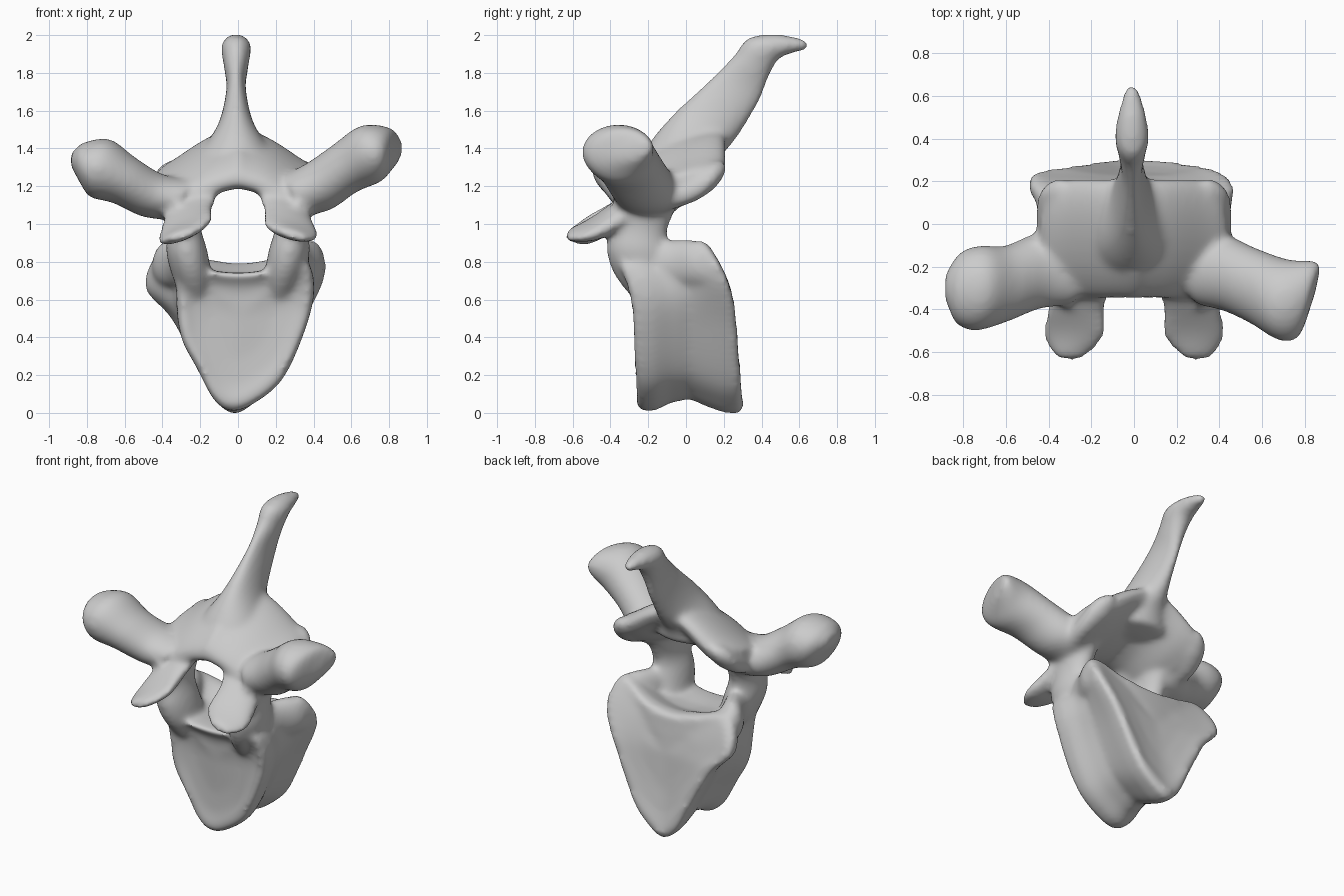
import bpy, bmesh
from math import cos, sin, tau
from mathutils import Vector

cube = bpy.data.objects.get("Cube")
if cube:
    bpy.data.objects.remove(cube, do_unlink=True)

bone = bpy.data.materials.new("bone_grey")
bone.use_nodes = True
bone.diffuse_color = (0.6, 0.6, 0.6, 1)
bone.node_tree.nodes["Principled BSDF"].inputs["Base Color"].default_value = (0.6, 0.6, 0.6, 1)

bm = bmesh.new()


def spline(p, i, t, closed=False):
    """Smooth value between p[i] and p[i + 1]."""
    n = len(p)
    at = (lambda k: p[k % n]) if closed else (lambda k: p[max(0, min(n - 1, k))])
    a, b, c, d = (at(i + k) for k in (-1, 0, 1, 2))
    return b + (c - a) * (t / 2) + (a * 2 - b * 5 + c * 4 - d) * (t * t / 2) \
        + (b * 3 - a - c * 3 + d) * (t ** 3 / 2)


def skin(rings):
    """Bridge rings into a closed solid with fan caps."""
    loops = [[bm.verts.new(p) for p in r] for r in rings]
    n = len(loops[0])
    for r, q in zip(loops, loops[1:]):
        for k in range(n):
            bm.faces.new((r[k], r[(k + 1) % n], q[(k + 1) % n], q[k]))
    for r in (loops[0], loops[-1]):
        mid = bm.verts.new(sum((v.co for v in r), Vector()) / n)
        for k in range(n):
            bm.faces.new((r[k], r[(k + 1) % n], mid))


def loft(sections, side=1, steps=6, n=28):
    """Elliptical sections: centre, half axis a, half axis b."""
    flip = Vector((side, 1, 1))
    cols = [[Vector(s[k]) * flip for s in sections] for k in range(3)]
    rings = []
    for i in range(len(sections) - 1):
        for j in range(steps + (i == len(sections) - 2)):
            c, a, b = (spline(col, i, j / steps) for col in cols)
            rings.append([c + a * cos(tau * k / n) + b * sin(tau * k / n) for k in range(n)])
    # rounded ends
    for end, near in ((0, 1), (-1, -2)):
        mid = sum(rings[end], Vector()) / n
        out = (mid - sum(rings[near], Vector()) / n).normalized()
        cap = [[mid + (p - mid) * s + out * h for p in rings[end]]
               for s, h in ((0.85, 0.012), (0.5, 0.022))]
        rings = cap[::-1] + rings if end == 0 else rings + cap
    skin(rings)


def outline(pts, steps=5):
    v = [Vector((x, 0, z)) for x, z in pts]
    return [spline(v, i, j / steps, True) for i in range(len(v)) for j in range(steps)]


# body: heart-shaped drum with lipped rims and dished faces
front = outline([(-.02, .01), (.1, .06), (.23, .17), (.33, .37), (.4, .62), (.36, .8),
                 (.18, .76), (0, .74), (-.18, .76), (-.3, .8), (-.32, .6), (-.3, .4),
                 (-.22, .24), (-.12, .06)])
back = outline([(-.02, 0), (.09, .06), (.2, .18), (.34, .47), (.46, .74), (.4, .91),
                (.2, .82), (0, .79), (-.2, .82), (-.4, .86), (-.49, .67), (-.35, .5),
                (-.21, .24), (-.12, .07)])
centre = Vector((.02, 0, .56))
rings = []
for y, mix, scale, slant in ((-.255, 0, .5, -.04), (-.265, 0, .75, -.05), (-.287, 0, .93, -.05),
                             (-.26, 0, 1, -.05), (-.18, .05, 1, -.03), (-.08, .15, .92, 0),
                             (.02, .45, .88, 0), (.1, .8, .94, 0), (.18, 1, 1, -.03),
                             (.25, 1, 1.01, -.07), (.27, 1, .93, -.08), (.25, 1, .72, -.07),
                             (.235, 1, .45, -.06)):
    ring = []
    for f, b in zip(front, back):
        p = centre + (f.lerp(b, mix) - centre) * scale
        # lean the upper part forward
        p.y = y + slant * (p.z - .5) - .85 * max(0, p.z - .52) ** 2
        ring.append(p)
    rings.append(ring)
skin(rings)

for s in (1, -1):
    # shoulder running from the pedicle back to the rib facet
    loft([((.27, -.22, .79), (.08, 0, 0), (0, 0, .12)),
          ((.31, -.08, .79), (.08, 0, 0), (0, 0, .125)),
          ((.365, .04, .79), (.085, 0, 0), (0, 0, .125)),
          ((.385, .13, .76), (.07, 0, 0), (0, -.02, .11))], s)
    # pedicle
    loft([((.2, -.1, .5), (0, .08, 0), (.06, 0, 0)),
          ((.24, -.2, .7), (0, .16, 0), (.1, 0, 0)),
          ((.27, -.25, .85), (0, .17, 0), (.11, 0, 0)),
          ((.285, -.25, .98), (0, .155, 0), (.088, 0, 0)),
          ((.3, -.2, 1.14), (0, .2, .04), (.1, 0, .05))], s)
    # sloping arch roof
    loft([((.36, -.14, 1.12), (0, .22, .06), (.07, 0, .05)),
          ((.36, -.09, 1.17), (0, .28, .09), (.08, 0, .07)),
          ((.27, -.07, 1.225), (0, .28, .1), (.06, 0, .09)),
          ((.13, -.07, 1.31), (0, .28, .11), (.04, 0, .1)),
          ((-.02, -.07, 1.36), (0, .28, .12), (0, 0, .12))], s)
    # upper joint tongue, flowing down and forward from the roof
    loft([((.16, -.15, 1.24), (.11, 0, -.09), (.02, .05, .07)),
          ((.23, -.27, 1.13), (.13, 0, -.08), (.02, .05, .09)),
          ((.27, -.4, 1.03), (.135, 0, -.05), (0, .04, .09)),
          ((.28, -.52, .97), (.145, 0, -.035 if s > 0 else -.06), (0, .02, .055)),
          ((.295, -.615, .945), (.08, 0, -.02), (0, .01, .03))], s)
    # lower joint lobe along the rear corner of the roof
    loft([((.36, -.12, 1.14), (.08, 0, -.05), (.04, 0, .06)),
          ((.37, .04, 1.2), (.08, 0, -.06), (.04, 0, .06)),
          ((.36, .14, 1.255), (.075, 0, -.05), (.04, 0, .06)),
          ((.35, .19, 1.285), (.05, 0, -.03), (.02, 0, .04))], s)

# left wing
loft([((.3, -.2, 1.15), (0, .18, 0), (-.06, 0, .11)),
      ((.43, -.23, 1.2), (0, .18, 0), (-.07, 0, .12)),
      ((.56, -.29, 1.29), (0, .18, 0), (-.07, 0, .12)),
      ((.7, -.355, 1.37), (.02, .19, 0), (-.05, 0, .15)),
      ((.8, -.35, 1.39), (.03, .18, .01), (0, 0, .12)),
      ((.85, -.28, 1.39), (.02, .1, .02), (0, 0, .06))], 1)
# right wing
loft([((.3, -.2, 1.13), (0, .18, 0), (-.06, 0, .11)),
      ((.45, -.22, 1.15), (0, .18, 0), (-.06, 0, .11)),
      ((.6, -.28, 1.23), (0, .18, 0), (-.06, 0, .12)),
      ((.73, -.3, 1.295), (-.01, .2, 0), (-.05, 0, .155)),
      ((.82, -.3, 1.31), (-.01, .17, 0), (0, 0, .12)),
      ((.865, -.3, 1.33), (0, .1, 0), (0, 0, .06))], -1)

# spine: thin blade swept up and back, described by front edge, back edge, half width
blade = []
for fy, fz, by, bz, w in ((-.29, 1.25, .16, 1.27, .26), (-.2, 1.42, .19, 1.36, .18),
                          (-.06, 1.59, .28, 1.47, .092), (.13, 1.77, .39, 1.65, .052),
                          (.25, 1.89, .44, 1.78, .065), (.33, 1.985, .49, 1.87, .08),
                          (.48, 2.005, .55, 1.9, .065), (.62, 1.98, .63, 1.92, .035)):
    blade.append(((-.01, (fy + by) / 2, (fz + bz) / 2),
                  (0, (by - fy) / 2, (bz - fz) / 2), (w, 0, 0)))
loft(blade)

# fuse everything into one smooth bone
bmesh.ops.recalc_face_normals(bm, faces=bm.faces)
mesh = bpy.data.meshes.new("vertebra")
bm.to_mesh(mesh)
bm.free()
mesh.materials.append(bone)
bone_obj = bpy.data.objects.new("vertebra", mesh)
bpy.context.collection.objects.link(bone_obj)
fuse = bone_obj.modifiers.new("fuse", 'REMESH')
fuse.mode = 'VOXEL'
fuse.voxel_size = 0.016
fuse.use_smooth_shade = True
soften = bone_obj.modifiers.new("soften", 'SMOOTH')
soften.factor = 0.5
soften.iterations = 16
